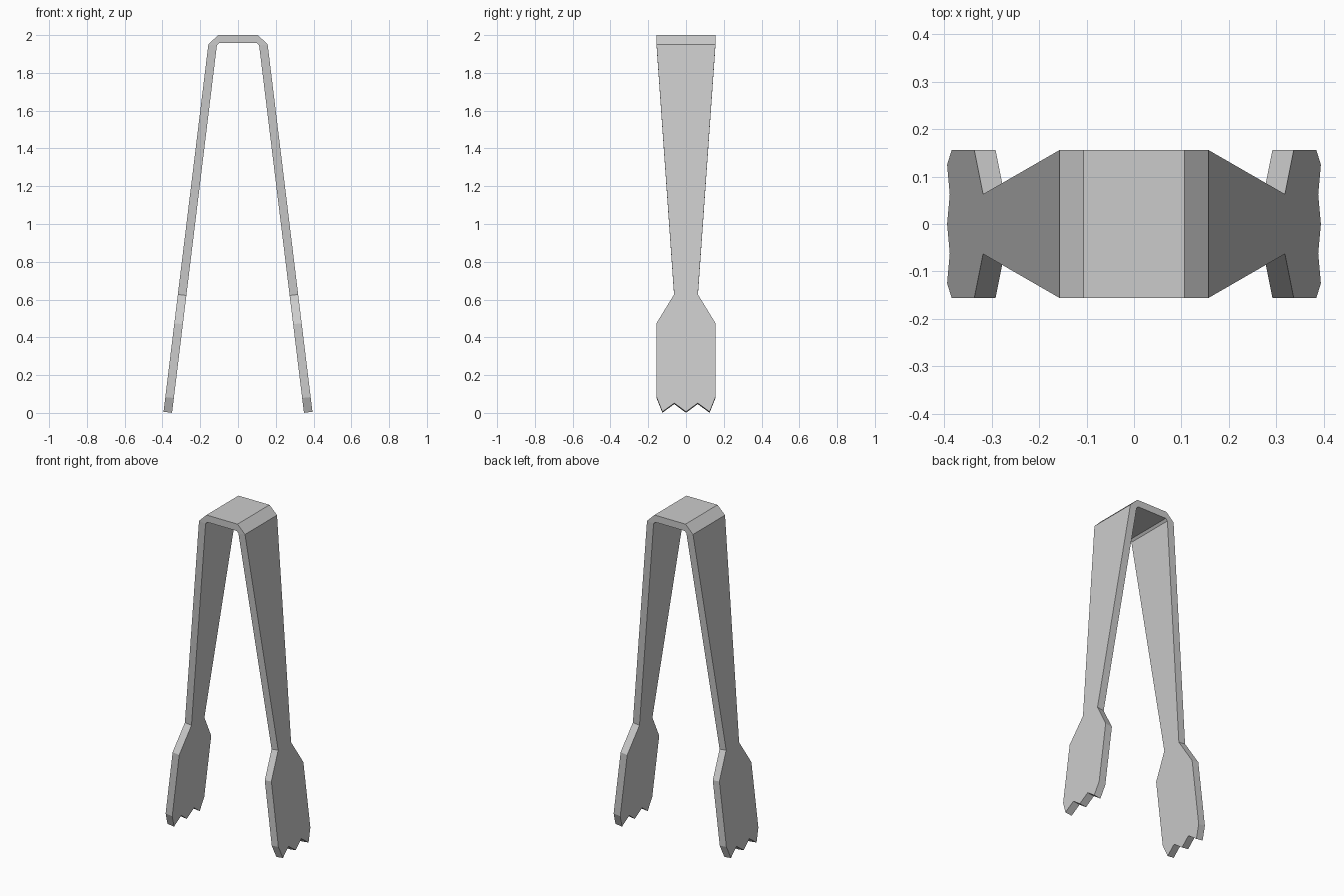
import bpy, bmesh

if "Cube" in bpy.data.objects:
    bpy.data.objects.remove(bpy.data.objects["Cube"])

W = 0.156          # half width in y
T = 0.0453         # sheet thickness
SLOPE = 0.122      # outward lean of each arm (dx per dz)
NORM = (1 + SLOPE ** 2) ** 0.5

bm = bmesh.new()


def strip(a, b, closed=False):
    """Join two matching point rows with quads."""
    n = len(a)
    for i in range(n if closed else n - 1):
        j = (i + 1) % n
        bm.faces.new((a[i], a[j], b[j], b[i]))


# Arm: half outline (y, z) from shoulder to waist, head and jagged tip
half = [(W, 1.95), (0.063, 0.627), (W, 0.475), (W, 0.084),
        (0.125, 0.006), (0.062, 0.052)]
outline = half + [(0, 0.006)] + [(-y, z) for y, z in reversed(half)]
outer, inner = [], []
for y, z in outline:
    x = 0.157 + SLOPE * (1.95 - z)
    outer.append(bm.verts.new((x, y, z)))
    inner.append(bm.verts.new((x - T / NORM, y, z - T * SLOPE / NORM)))
bm.faces.new(outer)
bm.faces.new(inner[::-1])
strip(outer, inner)

# Half of the bent top bridge, meeting the arm at its shoulder
top = [(0, 2.0), (0.106, 2.0), (0.157, 1.95)]
under = [(0, 1.957), (0.1, 1.957), (inner[0].co.x, inner[0].co.z)]
rows = {}
for side in (1, -1):
    for name, pts in (("top", top), ("under", under)):
        rows[name, side] = [bm.verts.new((x, side * W, z)) for x, z in pts]
    strip(rows["top", side], rows["under", side])
for name in ("top", "under"):
    strip(rows[name, 1], rows[name, -1])

bmesh.ops.remove_doubles(bm, verts=bm.verts, dist=0.0005)
bmesh.ops.recalc_face_normals(bm, faces=bm.faces)
# Make sure the outside of the bridge faces up
up = max(bm.faces, key=lambda f: f.calc_center_median().z)
if up.normal.z < 0:
    bmesh.ops.reverse_faces(bm, faces=bm.faces)

mesh = bpy.data.meshes.new("tongs")
bm.to_mesh(mesh)
bm.free()
tongs = bpy.data.objects.new("tongs", mesh)
bpy.context.collection.objects.link(tongs)

# Second arm and other half of the bridge
mirror = tongs.modifiers.new("Mirror", 'MIRROR')
mirror.use_axis[0] = True
mirror.use_clip = True
